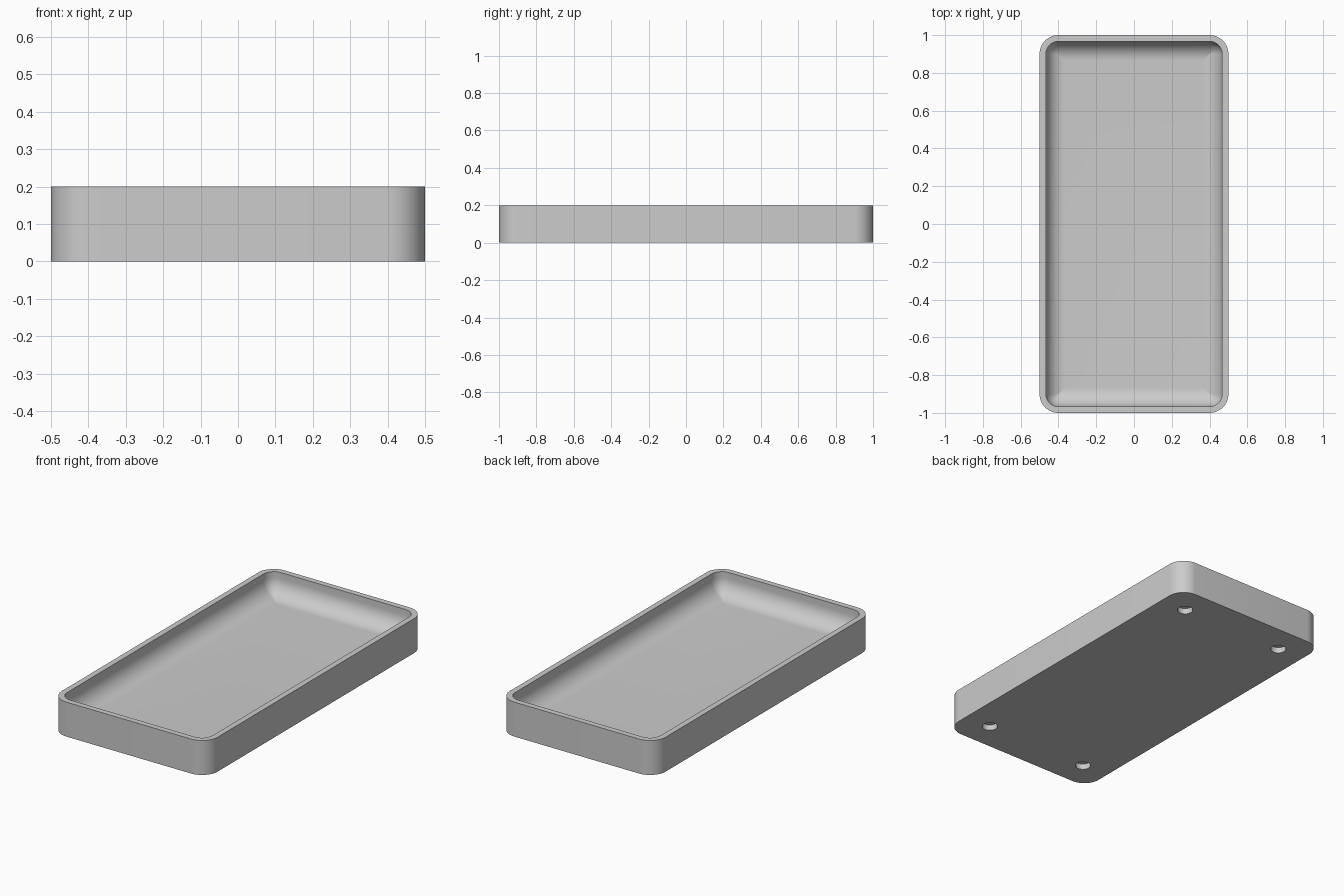
import bpy
import bmesh
from math import sin, cos, pi

cube = bpy.data.objects.get("Cube")
if cube:
    bpy.data.objects.remove(cube)

UNIT = 1 / 30
WIDTH, LENGTH, HEIGHT = 30 * UNIT, 60 * UNIT, 6 * UNIT
WALL, FLOOR = UNIT, 2 * UNIT
CORNER, FILLET = 3 * UNIT, 3 * UNIT
HOLE_INSET, HOLE_RADIUS, HOLE_DEPTH = 5 * UNIT, 1.25 * UNIT, UNIT
CORNER_STEPS, FILLET_STEPS, HOLE_SIDES = 12, 12, 32

grey = bpy.data.materials.new("plain grey")
grey.use_nodes = True
colour = (0.604, 0.604, 0.604, 1)
grey.diffuse_color = colour
grey.node_tree.nodes["Principled BSDF"].inputs["Base Color"].default_value = colour

bm = bmesh.new()


def rounded_ring(inset, z):
    """Rounded rectangle, moved inwards from the outer wall."""
    r = max(CORNER - inset, 0.002)
    cx, cy = WIDTH / 2 - inset - r, LENGTH / 2 - inset - r
    ring = []
    for quarter, (sx, sy) in enumerate([(1, 1), (-1, 1), (-1, -1), (1, -1)]):
        for i in range(CORNER_STEPS + 1):
            a = (quarter + i / CORNER_STEPS) * pi / 2
            ring.append(bm.verts.new((sx * cx + r * cos(a), sy * cy + r * sin(a), z)))
    return ring


def circle_ring(x, y, z):
    angles = [2 * pi * i / HOLE_SIDES for i in range(HOLE_SIDES)]
    return [bm.verts.new((x + HOLE_RADIUS * cos(a), y + HOLE_RADIUS * sin(a), z))
            for a in angles]


def bridge(lower, upper):
    n = len(lower)
    for i in range(n):
        j = (i + 1) % n
        bm.faces.new((lower[i], lower[j], upper[j], upper[i]))


def loop_edges(ring):
    return [bm.edges.get((ring[i - 1], ring[i])) for i in range(len(ring))]


# Outer wall, rim, inner wall and filleted floor
rings = [rounded_ring(0, 0), rounded_ring(0, HEIGHT), rounded_ring(WALL, HEIGHT)]
for i in range(FILLET_STEPS + 1):
    a = i / FILLET_STEPS * pi / 2
    rings.append(rounded_ring(WALL + FILLET * (1 - cos(a)),
                              FLOOR + FILLET * (1 - sin(a))))
for lower, upper in zip(rings, rings[1:]):
    bridge(lower, upper)
bm.faces.new(rings[-1])

# Blind round holes in the underside
underside = loop_edges(rings[0])
for sx in (-1, 1):
    for sy in (-1, 1):
        x, y = sx * (WIDTH / 2 - HOLE_INSET), sy * (LENGTH / 2 - HOLE_INSET)
        mouth, end = circle_ring(x, y, 0), circle_ring(x, y, HOLE_DEPTH)
        bridge(mouth, end)
        bm.faces.new(end)
        underside += loop_edges(mouth)
bmesh.ops.triangle_fill(bm, edges=underside, use_beauty=True, normal=(0, 0, -1))
bmesh.ops.recalc_face_normals(bm, faces=bm.faces[:])

mesh = bpy.data.meshes.new("tray")
bm.to_mesh(mesh)
bm.free()
mesh.materials.append(grey)
tray = bpy.data.objects.new("tray", mesh)
bpy.context.collection.objects.link(tray)

# Smooth curves with crisp rims
bpy.ops.object.select_all(action='DESELECT')
tray.select_set(True)
bpy.context.view_layer.objects.active = tray
bpy.ops.object.shade_smooth_by_angle(angle=pi / 6)
